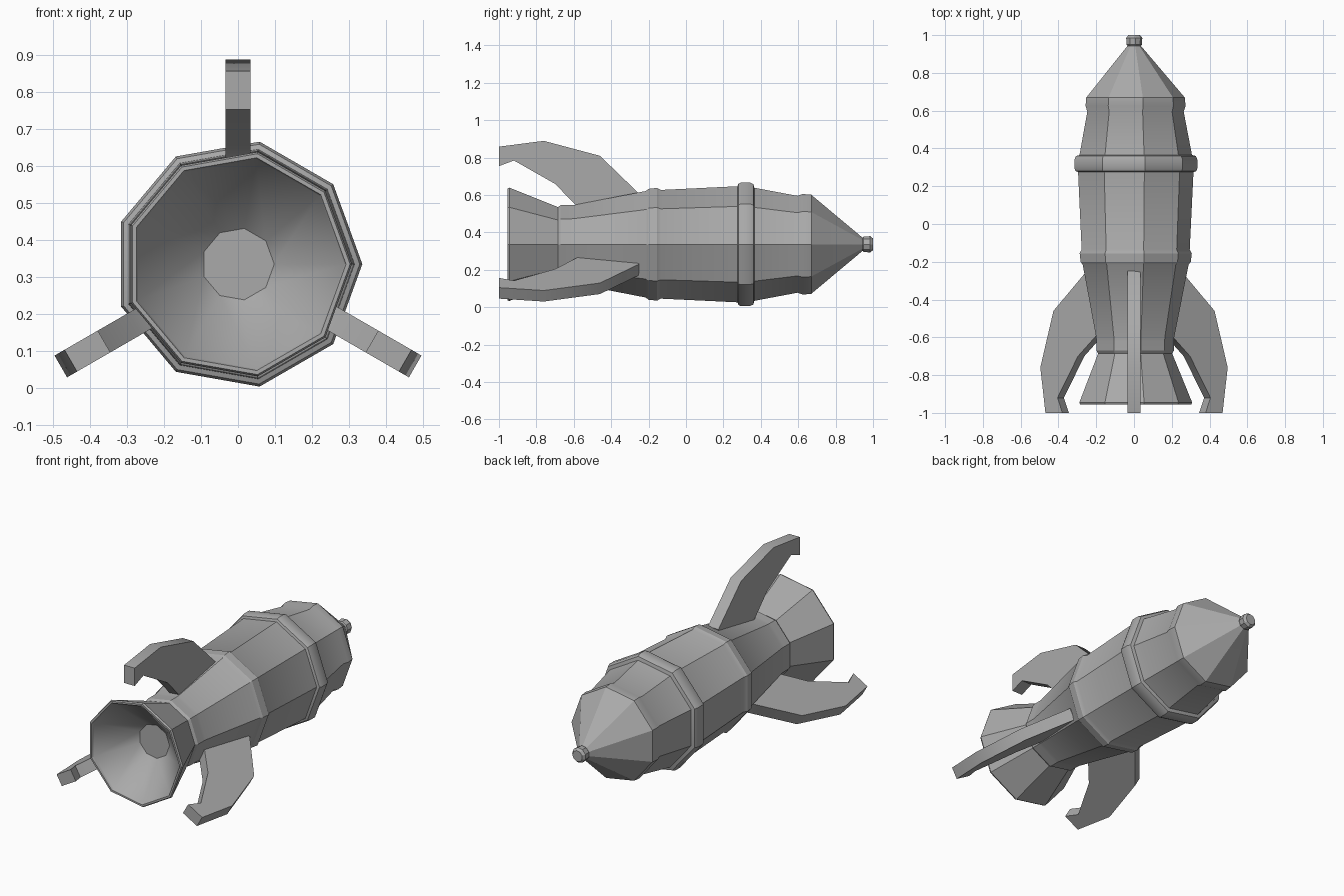
import bpy, bmesh, math
from mathutils import Matrix

cube = bpy.data.objects.get("Cube")
if cube:
    bpy.data.objects.remove(cube, do_unlink=True)

AXIS_Z = 0.336
SIDES = 9

grey = bpy.data.materials.new("plain grey")
grey.use_nodes = True
grey.diffuse_color = (0.4, 0.4, 0.4, 1)
grey.node_tree.nodes["Principled BSDF"].inputs["Base Color"].default_value = (0.4, 0.4, 0.4, 1)


def finish(name, bm):
    bmesh.ops.recalc_face_normals(bm, faces=bm.faces)
    mesh = bpy.data.meshes.new(name)
    bm.to_mesh(mesh)
    bm.free()
    mesh.materials.append(grey)
    obj = bpy.data.objects.new(name, mesh)
    obj.location.z = AXIS_Z
    bpy.context.collection.objects.link(obj)
    bpy.ops.object.select_all(action='DESELECT')
    obj.select_set(True)
    bpy.context.view_layer.objects.active = obj
    bpy.ops.object.shade_smooth_by_angle(angle=math.radians(30))
    return obj


def lathe(name, profile):
    """Turn (y, radius) points round the long axis and cap both ends."""
    bm = bmesh.new()
    rings = []
    for y, r in profile:
        angles = [math.tau * i / SIDES for i in range(SIDES)]
        rings.append([bm.verts.new((r * math.cos(a), y, r * math.sin(a))) for a in angles])
    for a, b in zip(rings, rings[1:]):
        for i in range(SIDES):
            j = (i + 1) % SIDES
            bm.faces.new((a[i], a[j], b[j], b[i]))
    bm.faces.new(rings[0])
    bm.faces.new(rings[-1])
    return finish(name, bm)


def fin(name, angle):
    """Extrude the fin outline of (y, radius) points and turn it round the axis."""
    outline = [(-.25, .27), (-.46, .473), (-.76, .553), (-1, .522), (-1, .418),
               (-.92, .448), (-.7, .323), (-.585, .205), (-.56, .15), (-.27, .2)]
    bm = bmesh.new()
    side = bm.faces.new([bm.verts.new((-.034, y, r)) for y, r in outline])
    new = bmesh.ops.extrude_face_region(bm, geom=[side])["geom"]
    verts = [v for v in new if isinstance(v, bmesh.types.BMVert)]
    bmesh.ops.translate(bm, verts=verts, vec=(.068, 0, 0))
    bmesh.ops.rotate(bm, verts=bm.verts, matrix=Matrix.Rotation(angle, 3, 'Y'))
    return finish(name, bm)


# Hull with hollow nozzle, raised bands and nose cone
lathe("rocket_body", [
    (-.77, .098), (-.94, .287), (-.955, .292), (-.955, .303), (-.945, .308),
    (-.685, .202), (-.67, .212), (-.62, .212), (-.6, .213),
    (-.215, .289), (-.2, .301), (-.155, .306), (-.135, .295),
    (.275, .315), (.28, .329), (.295, .336), (.34, .336), (.36, .327), (.365, .307),
    (.595, .263), (.625, .273), (.67, .269), (.68, .26),
    (.945, .035)])

# Nose tip
lathe("nose_tip", [(.94, .033), (.95, .042), (.985, .044), (1, .032)])

# Three tail fins
for name, turn in (("top_fin", 0), ("left_fin", 1), ("right_fin", 2)):
    fin(name, turn * math.tau / 3)
